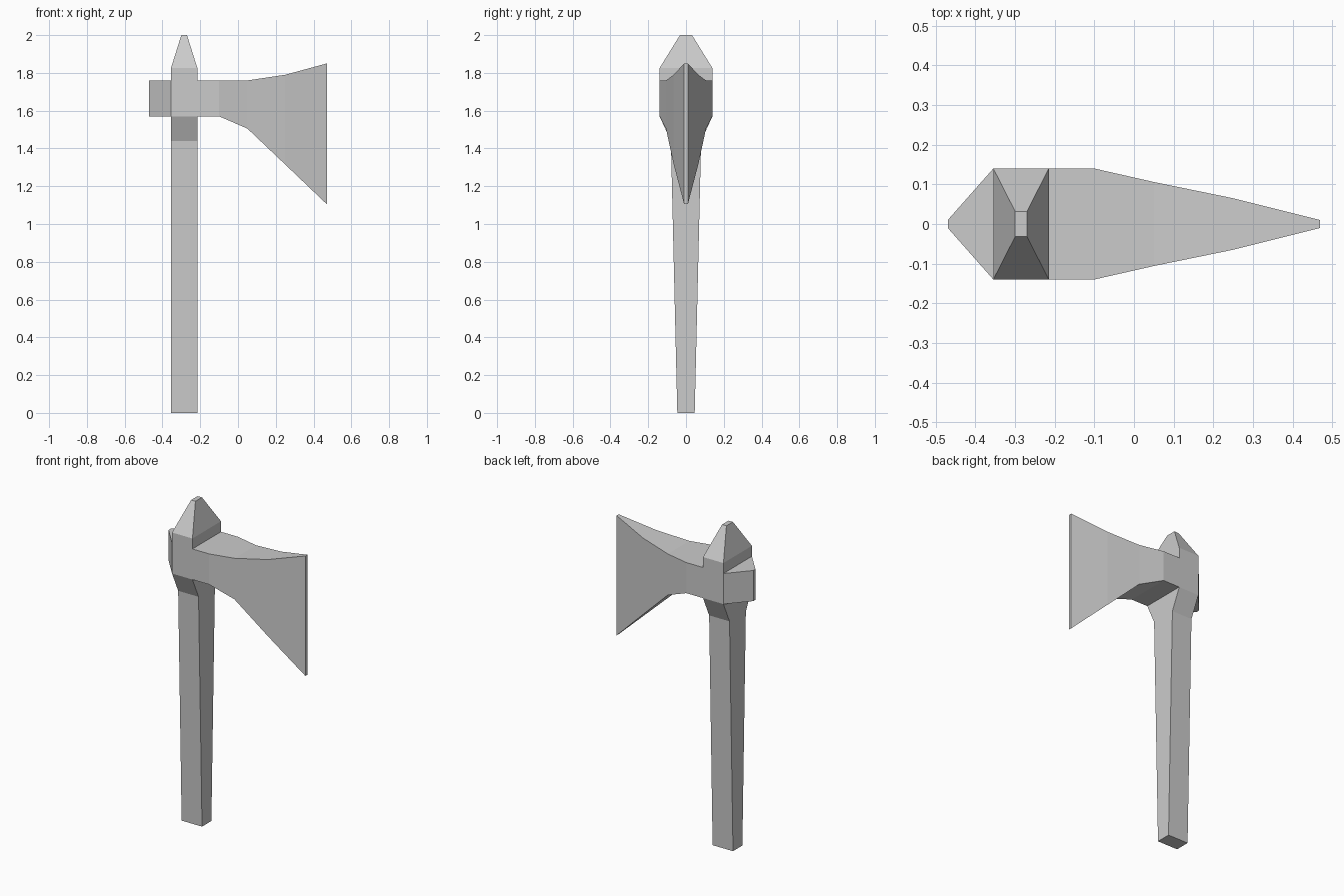
import bpy, bmesh

if "Cube" in bpy.data.objects:
    bpy.data.objects.remove(bpy.data.objects["Cube"])

steel = bpy.data.materials.new("plain grey")
steel.diffuse_color = (0.6, 0.6, 0.6, 1)
steel.use_nodes = True
steel.node_tree.nodes["Principled BSDF"].inputs["Base Color"].default_value = steel.diffuse_color


def loft(name, rings, cap_start=True, cap_end=True, open_span=None):
    """Skin four-cornered rings; open_span leaves out the hidden x-facing walls of one span."""
    bm = bmesh.new()
    loops = [[bm.verts.new(p) for p in ring] for ring in rings]
    for s, (a, b) in enumerate(zip(loops, loops[1:])):
        for i in range(4):
            if s == open_span and i in (1, 3):
                continue
            j = (i + 1) % 4
            bm.faces.new((a[i], a[j], b[j], b[i]))
    if cap_start:
        bm.faces.new(loops[0][::-1])
    if cap_end:
        bm.faces.new(loops[-1])
    bmesh.ops.recalc_face_normals(bm, faces=bm.faces)
    mesh = bpy.data.meshes.new(name)
    bm.to_mesh(mesh)
    bm.free()
    mesh.materials.append(steel)
    obj = bpy.data.objects.new(name, mesh)
    bpy.context.collection.objects.link(obj)
    return obj


def level(z, x0, x1, y):      # horizontal ring
    return [(x0, -y, z), (x1, -y, z), (x1, y, z), (x0, y, z)]


def station(x, y, z0, z1):    # upright ring across the head
    return [(x, -y, z0), (x, y, z0), (x, y, z1), (x, -y, z1)]


L, R = -0.355, -0.215         # handle sides
BOT, TOP = 1.57, 1.76         # head socket heights

# Handle flaring into the socket, with the pointed cap on top
loft("handle_and_cap", [
    level(0, L, R, 0.046), level(1.44, L, R, 0.08), level(BOT, L, R, 0.14),
    level(TOP, L, R, 0.14), level(1.825, L, R, 0.14),
    level(2, -0.30, -0.27, 0.032)], open_span=2)

# Blade sweeping out to a thin cutting edge
loft("blade", [
    station(R, 0.14, BOT, TOP), station(-0.10, 0.14, BOT, TOP),
    station(0.05, 0.106, 1.505, TOP), station(0.25, 0.065, 1.315, 1.79),
    station(0.47, 0.01, 1.105, 1.85)], cap_start=False)

# Wedge-shaped poll behind the handle
loft("poll", [station(-0.47, 0.01, BOT, TOP), station(L, 0.14, BOT, TOP)], cap_end=False)
